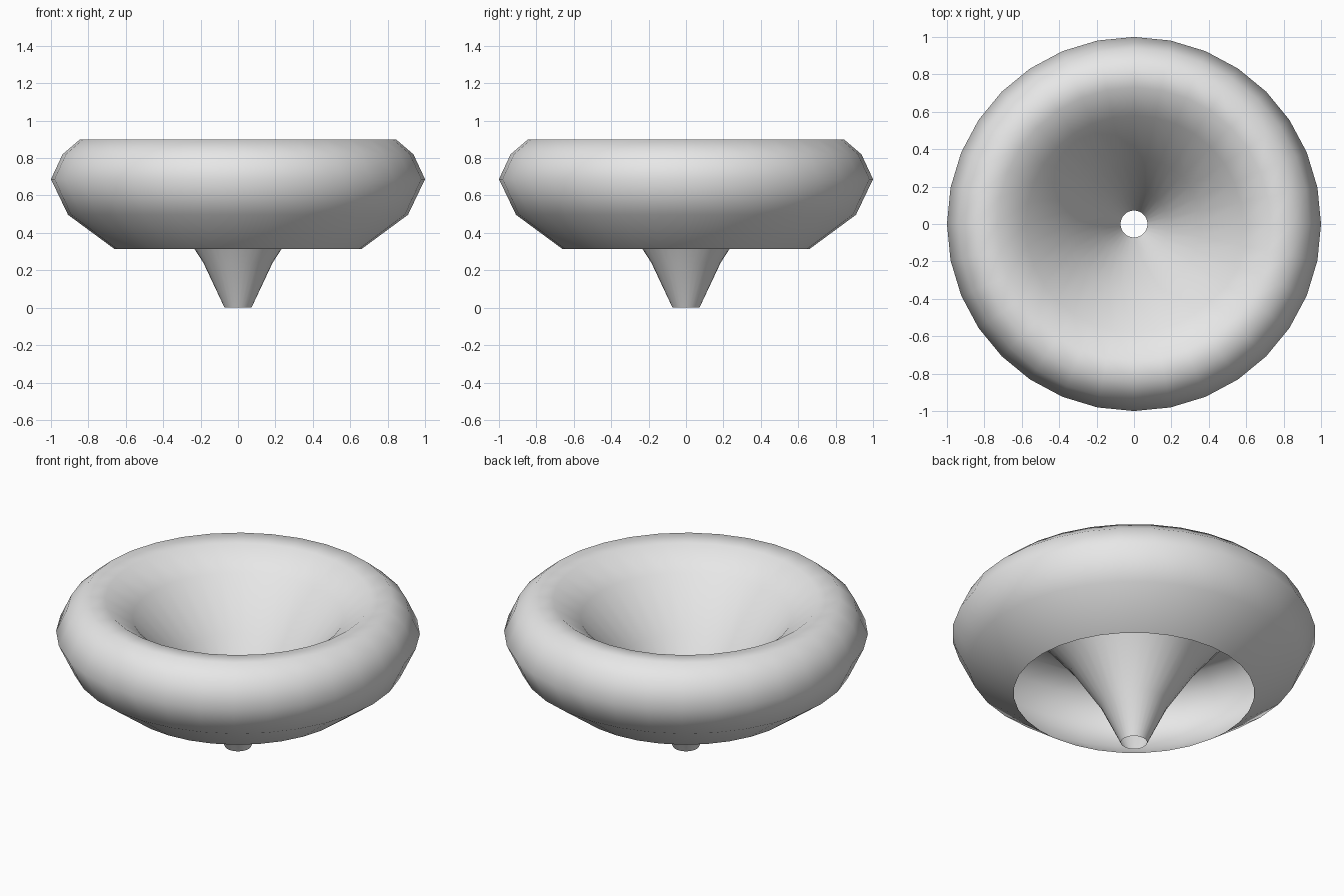
import bpy
import bmesh
from math import tau
from mathutils import Matrix, Vector

default = bpy.data.objects.get("Cube")
if default:
    bpy.data.objects.remove(default)

# Single light grey surface colour
grey = bpy.data.materials.new("light grey")
grey.use_nodes = True
colour = (0.8, 0.8, 0.8, 1)
grey.diffuse_color = colour
grey.node_tree.nodes["Principled BSDF"].inputs["Base Color"].default_value = colour

SEGMENTS = 32

# Radius and height, from the spout up the funnel, over the rim and down the outer skirt
profile = [(0.072, 0), (0.185, 0.24), (0.36, 0.51), (0.58, 0.78), (0.73, 0.89),
           (0.847, 0.898), (0.938, 0.82), (1, 0.687), (0.909, 0.497), (0.662, 0.315)]

# Open shell, spun around the vertical axis
bm = bmesh.new()
verts = [bm.verts.new((r, 0, z)) for r, z in profile]
edges = [bm.edges.new(pair) for pair in zip(verts, verts[1:])]
bmesh.ops.spin(bm, geom=verts + edges, cent=(0, 0, 0), axis=(0, 0, 1),
               angle=tau, steps=SEGMENTS, use_merge=True)
bmesh.ops.remove_doubles(bm, verts=bm.verts, dist=0.0001)
bmesh.ops.recalc_face_normals(bm, faces=bm.faces)

# Make the rim face upward
rim = max(bm.faces, key=lambda f: f.calc_center_median().z)
if rim.normal.z < 0:
    bmesh.ops.reverse_faces(bm, faces=bm.faces)
for face in bm.faces:
    face.smooth = True

mesh = bpy.data.meshes.new("funnel_bowl")
bm.to_mesh(mesh)
bm.free()
mesh.materials.append(grey)
bowl = bpy.data.objects.new("funnel_bowl", mesh)
bpy.context.collection.objects.link(bowl)
